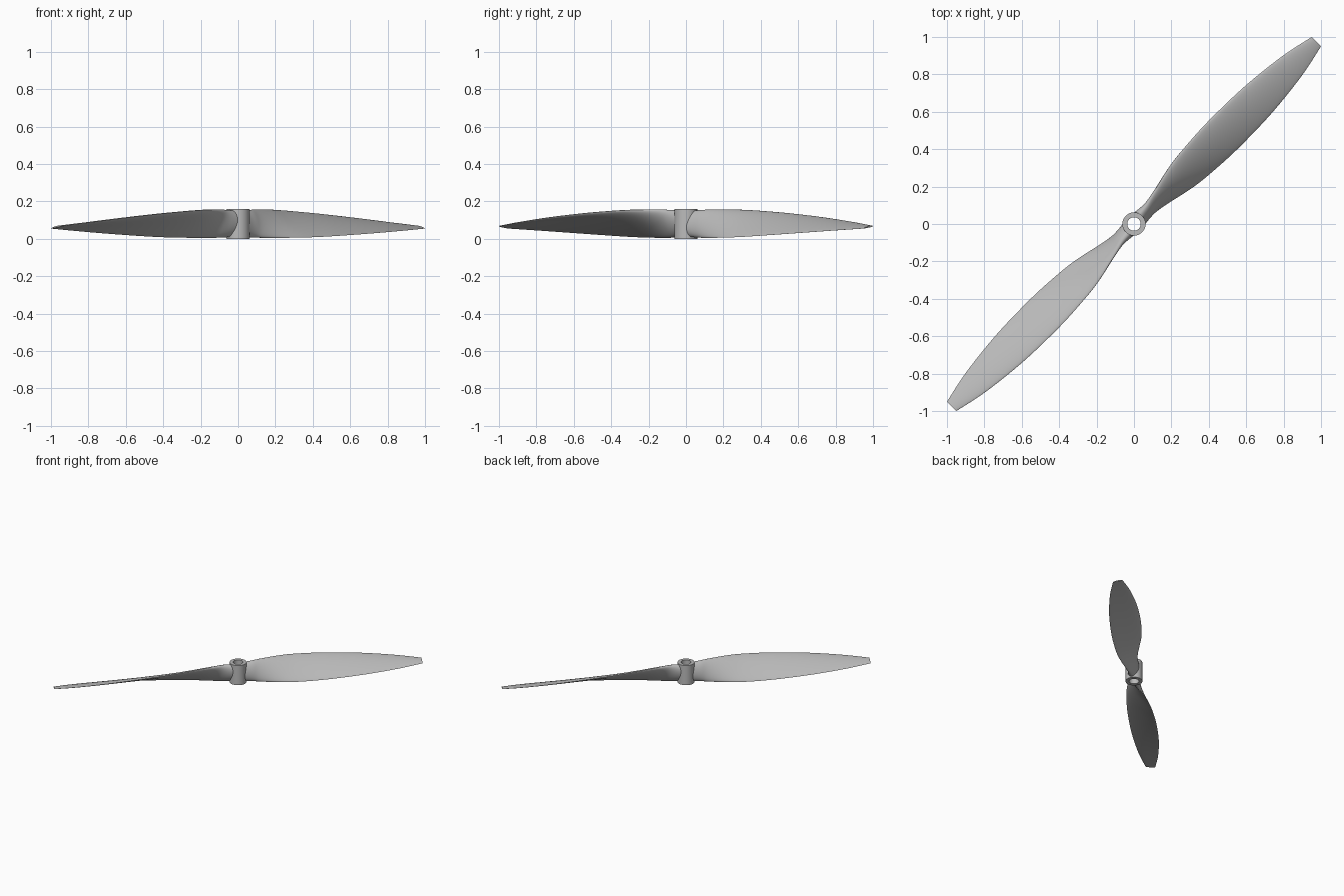
import bpy, bmesh, math
from mathutils import Vector

cube = bpy.data.objects.get("Cube")
if cube:
    bpy.data.objects.remove(cube, do_unlink=True)

grey = bpy.data.materials.new("light grey plastic")
grey.use_nodes = True
GREY = (0.5, 0.5, 0.5, 1)
grey.diffuse_color = GREY
grey.node_tree.nodes["Principled BSDF"].inputs["Base Color"].default_value = GREY

HUB_R, BORE_R, HUB_H = 0.062, 0.036, 0.16


def make_object(name, bm):
    bmesh.ops.recalc_face_normals(bm, faces=bm.faces)
    mesh = bpy.data.meshes.new(name)
    bm.to_mesh(mesh)
    bm.free()
    mesh.materials.append(grey)
    obj = bpy.data.objects.new(name, mesh)
    bpy.context.collection.objects.link(obj)
    bpy.ops.object.select_all(action='DESELECT')
    obj.select_set(True)
    bpy.context.view_layer.objects.active = obj
    bpy.ops.object.shade_smooth_by_angle(angle=math.radians(40))
    return obj


def bridge(bm, a, b):
    n = len(a)
    for i in range(n):
        j = (i + 1) % n
        bm.faces.new((a[i], a[j], b[j], b[i]))


# Hub: a tube with a through bore
bm = bmesh.new()
rings = []
for r, z in ((HUB_R, 0), (HUB_R, HUB_H), (BORE_R, HUB_H), (BORE_R, 0)):
    angles = [2 * math.pi * i / 48 for i in range(48)]
    rings.append([bm.verts.new((r * math.cos(a), r * math.sin(a), z)) for a in angles])
for k in range(4):
    bridge(bm, rings[k], rings[(k + 1) % 4])
make_object("hub", bm)

# Blade stations: radius, half width, low edge z, high edge z, half thickness
STATIONS = [Vector(s) for s in (
    (0.042, 0.018, 0.010, 0.150, 0.040),
    (0.11, 0.024, 0.007, 0.154, 0.030),
    (0.18, 0.042, 0.005, 0.156, 0.022),
    (0.36, 0.084, 0.006, 0.153, 0.015),
    (0.52, 0.101, 0.010, 0.145, 0.013),
    (0.70, 0.108, 0.018, 0.133, 0.012),
    (0.95, 0.101, 0.031, 0.112, 0.010),
    (1.20, 0.073, 0.045, 0.087, 0.007),
    (1.379, 0.035, 0.055, 0.068, 0.004))]
STEPS, SIDES = 6, 32


def smooth_stations(pts):
    """Catmull-Rom interpolation through the stations."""
    out = []
    for i in range(len(pts) - 1):
        p0, p1, p2 = pts[max(i - 1, 0)], pts[i], pts[i + 1]
        p3 = pts[min(i + 2, len(pts) - 1)]
        for k in range(STEPS):
            t = k / STEPS
            out.append((p1 * 2 + (p2 - p0) * t + (p0 * 2 - p1 * 5 + p2 * 4 - p3) * t * t
                        + (p1 * 3 - p0 - p2 * 3 + p3) * t ** 3) / 2)
    return out + [pts[-1]]


def section(station):
    """Twisted section: oval at the root, cambered airfoil further out."""
    u, half, low, high, thick = station
    chord = Vector((half, (high - low) / 2))
    normal = Vector((-chord.y, chord.x)).normalized()
    foil = min(1, max(0, (u - 0.08) / 0.25))
    for i in range(SIDES):
        a = 2 * math.pi * i / SIDES
        c, s = math.cos(a), math.sin(a)
        height = s * (1 + 0.35 * foil * c) + 0.45 * foil * s * s
        p = chord * c + normal * thick * height
        yield u, p.x, p.y + (low + high) / 2


def blade(name, sign):
    bm = bmesh.new()
    loops = []
    for st in smooth_stations(STATIONS):
        loops.append([bm.verts.new((sign * (u - v) / math.sqrt(2),
                                    sign * (u + v) / math.sqrt(2), z))
                      for u, v, z in section(st)])
    for a, b in zip(loops, loops[1:]):
        bridge(bm, a, b)
    bm.faces.new(loops[0])
    bm.faces.new(loops[-1])
    make_object(name, bm)


blade("left_blade", 1)
blade("right_blade", -1)
